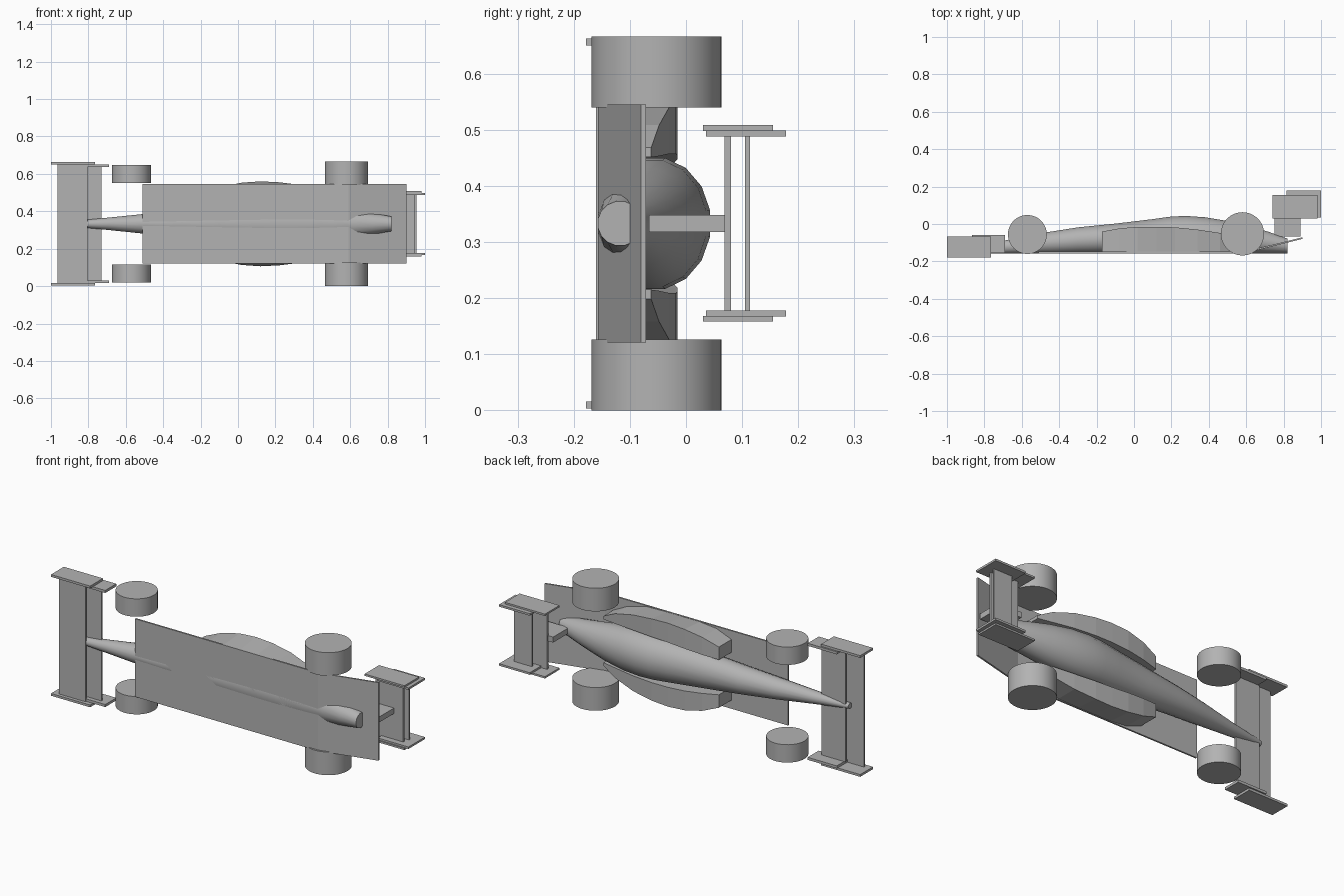
import bpy, bmesh, math
from mathutils import Matrix, Vector

if "Cube" in bpy.data.objects:
    bpy.data.objects.remove(bpy.data.objects["Cube"])

MID = 0.333  # centre plane of the car, which lies on its side

grey = bpy.data.materials.new("plain grey")
grey.use_nodes = True
grey.diffuse_color = (0.45, 0.45, 0.45, 1)
grey.node_tree.nodes["Principled BSDF"].inputs["Base Color"].default_value = (0.45, 0.45, 0.45, 1)


def finish(name, bm, smooth=False):
    bmesh.ops.recalc_face_normals(bm, faces=bm.faces)
    mesh = bpy.data.meshes.new(name)
    bm.to_mesh(mesh)
    bm.free()
    mesh.materials.append(grey)
    obj = bpy.data.objects.new(name, mesh)
    bpy.context.collection.objects.link(obj)
    if smooth:
        bpy.ops.object.select_all(action='DESELECT')
        obj.select_set(True)
        bpy.context.view_layer.objects.active = obj
        bpy.ops.object.shade_smooth_by_angle(angle=math.radians(40))
    return obj


def box(name, x, y, z):
    """Box from (low, high) ranges."""
    bm = bmesh.new()
    bmesh.ops.create_cube(bm, size=1)
    for v in bm.verts:
        v.co = Vector([(r[0] + r[1]) / 2 + c * (r[1] - r[0]) for r, c in zip((x, y, z), v.co)])
    return finish(name, bm)


def loft(name, rings, smooth=False):
    """Closed skin through a list of point rings."""
    bm = bmesh.new()
    rows = [[bm.verts.new(p) for p in ring] for ring in rings]
    n = len(rows[0])
    for a, b in zip(rows, rows[1:]):
        for i in range(n):
            j = (i + 1) % n
            bm.faces.new((a[i], a[j], b[j], b[i]))
    bm.faces.new(rows[0])
    bm.faces.new(rows[-1])
    return finish(name, bm, smooth)


def wheel(name, x, y, radius, z):
    bm = bmesh.new()
    place = Matrix.Translation((x, y, sum(z) / 2))
    bmesh.ops.create_cone(bm, cap_ends=True, segments=48, radius1=radius, radius2=radius,
                          depth=z[1] - z[0], matrix=place)
    finish(name, bm, True)


def span(side, inner, outer):
    """Range of z on one side of the centre plane."""
    return sorted((MID + side * inner, MID + side * outer))


# Body: x, half width, top height, over a level underside
stations = [(-.89, .014, -.122), (-.69, .034, -.088), (-.49, .055, -.048), (-.3, .073, -.018),
            (-.1, .093, .002), (.1, .110, .026), (.2, .117, .040), (.28, .119, .043),
            (.38, .115, .036), (.5, .100, .016), (.62, .077, -.012), (.72, .058, -.042),
            (.82, .040, -.078)]
SIDES = 16
BOTTOM = -.157
body = []
for x, half, top in stations:
    cy, ry = (top + BOTTOM) / 2, (top - BOTTOM) / 2
    angles = [2 * math.pi * (i + .5) / SIDES for i in range(SIDES)]
    body.append([(x, cy + ry * math.cos(a) / math.cos(math.pi / SIDES),
                  MID + half * math.sin(a)) for a in angles])
loft("body", body, True)

# Floor with raised rear diffuser
path = [(-.51, -.157), (.59, -.157), (.90, -.080)]
floor = [[(x, y, MID - .212), (x, y + .009, MID - .212),
          (x, y + .009, MID + .212), (x, y, MID + .212)] for x, y in path]
loft("floor", floor)

# Side pods: x, inner and outer distance from the centre plane, top height
pod = [(-.17, .095, .165, -.040), (-.08, .105, .200, -.024), (.02, .115, .220, -.015),
       (.12, .122, .227, -.015), (.22, .124, .222, -.018), (.34, .124, .207, -.030),
       (.46, .120, .175, -.048), (.54, .118, .135, -.062)]
for side, label in ((1, "upper"), (-1, "lower")):
    rings = []
    for x, inner, outer, top in pod:
        zi, zo = MID + side * inner, MID + side * outer
        under = MID + side * min(outer, .21)
        rings.append([(x, -.153, zi), (x, top, zi), (x, top, zo), (x, -.153, under)])
    loft(label + "_side_pod", rings)

    # Wheels
    wheel(label + "_rear_wheel", .58, -.0525, .1155, span(side, .207, .333))
    wheel(label + "_front_wheel", -.57, -.056, .104, span(side, .217, .314))

    # Wing end plates
    box(label + "_front_end_plate", (-1, -.765), (-.178, -.068), span(side, .317, .3295))
    box(label + "_front_flap_plate", (-.865, -.69), (-.155, -.060), span(side, .303, .317))
    box(label + "_rear_end_plate", (.74, .98), (.030, .155), span(side, .165, .175))
    box(label + "_rear_flap_plate", (.815, 1), (.036, .178), span(side, .155, .166))

# Wings
box("front_wing", (-.965, -.805), (-.160, -.150), (MID - .317, MID + .317))
box("front_wing_flap", (-.874, -.73), (-.132, -.122), (MID - .303, MID + .303))
box("rear_wing", (.78, .945), (.069, .080), (MID - .165, MID + .165))
box("rear_wing_flap", (.847, .955), (.105, .114), (MID - .155, MID + .155))

# Pillar carrying the rear wing
box("rear_wing_pillar", (.75, .89), (-.066, .070), (MID - .015, MID + .015))
